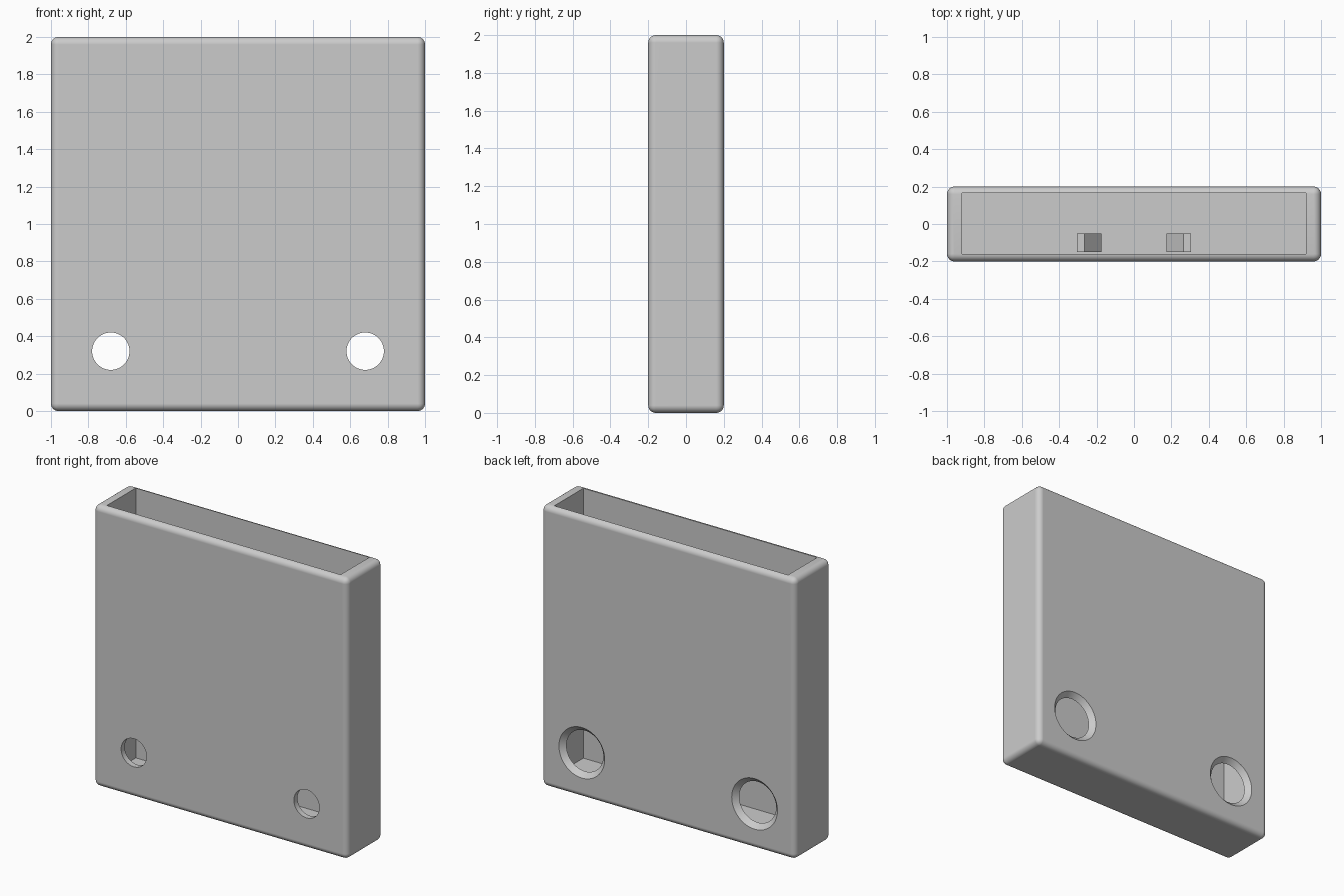
import bpy
import bmesh
import math

if "Cube" in bpy.data.objects:
    bpy.data.objects.remove(bpy.data.objects["Cube"], do_unlink=True)

WIDTH, DEPTH, HEIGHT = 2.0, 0.4, 2.0
FLOOR = 0.08

grey = bpy.data.materials.new("light grey")
grey.use_nodes = True
grey.diffuse_color = (0.6, 0.6, 0.6, 1)
grey.node_tree.nodes["Principled BSDF"].inputs["Base Color"].default_value = grey.diffuse_color


def finish(name, bm):
    bmesh.ops.recalc_face_normals(bm, faces=bm.faces)
    mesh = bpy.data.meshes.new(name)
    bm.to_mesh(mesh)
    bm.free()
    mesh.materials.append(grey)
    obj = bpy.data.objects.new(name, mesh)
    bpy.context.collection.objects.link(obj)
    return obj


def box(name, low, high, bevel=0):
    bm = bmesh.new()
    bmesh.ops.create_cube(bm, size=1)
    for v in bm.verts:
        v.co = [l + (c + 0.5) * (h - l) for c, l, h in zip(v.co, low, high)]
    if bevel:
        bmesh.ops.bevel(bm, geom=bm.edges[:], offset=bevel, segments=6,
                        profile=0.5, affect='EDGES')
    return finish(name, bm)


def hole_cutter(name, x, z, y_front, y_back, r_front, r_back):
    bm = bmesh.new()
    bmesh.ops.create_cone(bm, cap_ends=True, segments=64, radius1=r_back,
                          radius2=r_front, depth=y_back - y_front)
    for v in bm.verts:
        v.co = (v.co.x + x, (y_front + y_back) / 2 - v.co.z, v.co.y + z)
    return finish(name, bm)


def activate(obj):
    bpy.ops.object.select_all(action='DESELECT')
    obj.select_set(True)
    bpy.context.view_layer.objects.active = obj


def cut(target, cutter):
    activate(target)
    mod = target.modifiers.new("cut", 'BOOLEAN')
    mod.operation = 'DIFFERENCE'
    mod.solver = 'EXACT'
    mod.object = cutter
    bpy.ops.object.modifier_apply(modifier=mod.name)
    bpy.data.objects.remove(cutter, do_unlink=True)


# Rounded outer case, hollowed from the top
case = box("case", (-WIDTH / 2, -DEPTH / 2, 0), (WIDTH / 2, DEPTH / 2, HEIGHT), 0.04)
cut(case, box("cavity", (-0.92, -0.16, FLOOR), (0.92, 0.165, HEIGHT + 0.2)))

# Screw holes: narrow in the front wall, countersunk in the back wall
for x in (-0.68, 0.68):
    cut(case, hole_cutter("front_hole", x, 0.32, -0.3, 0, 0.1, 0.1))
    cut(case, hole_cutter("back_hole", x, 0.32, 0.145, 0.22, 0.125, 0.2))

activate(case)
bpy.ops.object.shade_smooth_by_angle(angle=math.radians(30))
normals = case.modifiers.new("flat sides", 'WEIGHTED_NORMAL')
normals.keep_sharp = True

# Pair of snap hooks on the floor, barbs facing each other
profile = [(0.305, FLOOR - 0.02), (0.305, 0.36), (0.265, 0.36),
           (0.175, 0.25), (0.265, 0.25), (0.265, FLOOR - 0.02)]
for side, name in ((1, "left_hook"), (-1, "right_hook")):
    bm = bmesh.new()
    face = bm.faces.new([bm.verts.new((side * x, -0.15, z)) for x, z in profile])
    solid = bmesh.ops.extrude_face_region(bm, geom=[face])
    bmesh.ops.translate(bm, vec=(0, 0.1, 0),
                        verts=[g for g in solid["geom"] if isinstance(g, bmesh.types.BMVert)])
    finish(name, bm)
